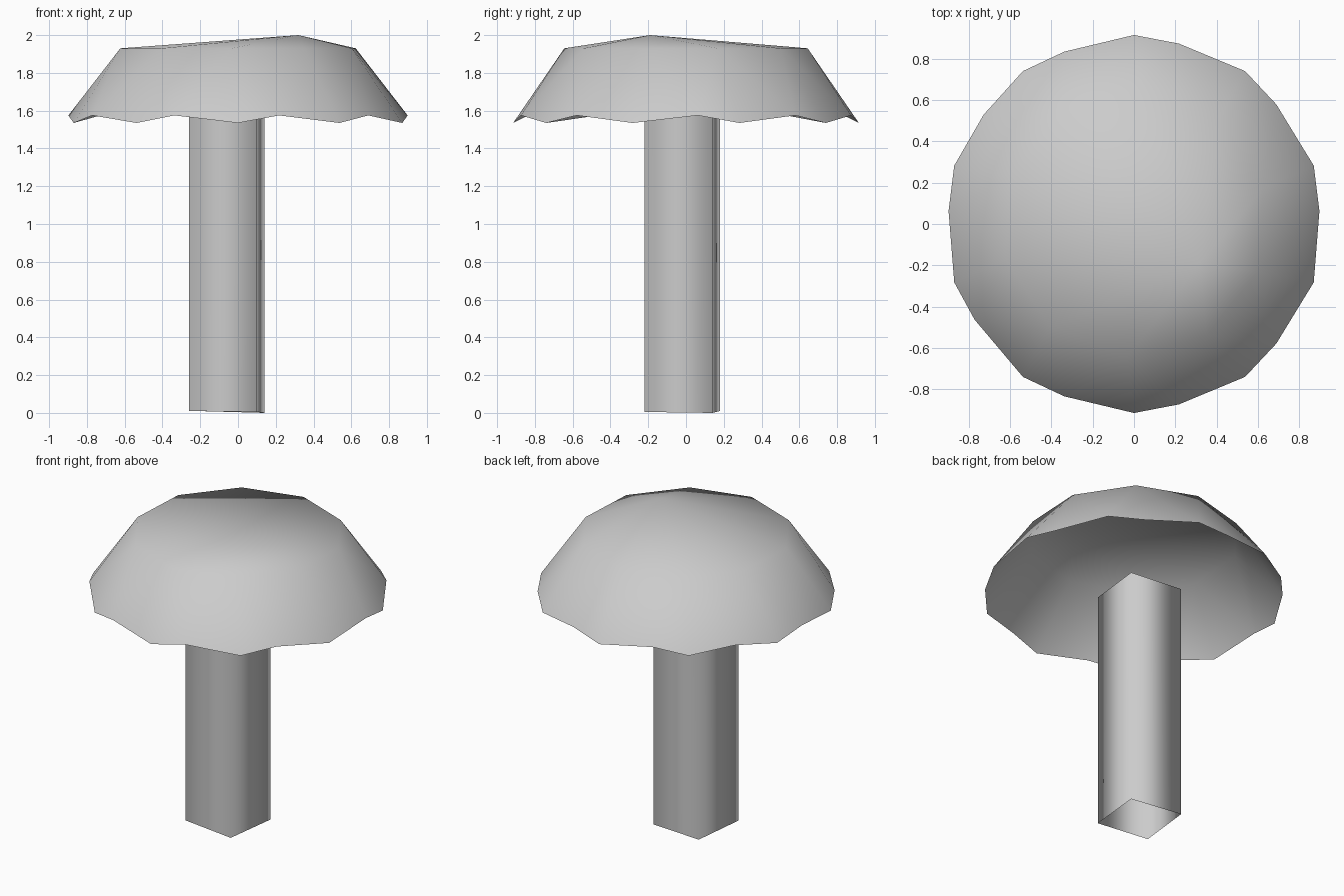
import bpy
import bmesh
from math import sin, cos, radians

if "Cube" in bpy.data.objects:
    bpy.data.objects.remove(bpy.data.objects["Cube"], do_unlink=True)

GREY = (0.6, 0.6, 0.6, 1.0)
grey = bpy.data.materials.new("plain_grey")
grey.use_nodes = True
grey.diffuse_color = GREY
grey.node_tree.nodes["Principled BSDF"].inputs["Base Color"].default_value = GREY


def polar(radius, degrees, z):
    a = radians(degrees)
    return (radius * cos(a), radius * sin(a), z)


def finish(bm, name):
    bmesh.ops.recalc_face_normals(bm, faces=bm.faces)
    mesh = bpy.data.meshes.new(name)
    bm.to_mesh(mesh)
    bm.free()
    mesh.materials.append(grey)
    mesh.shade_smooth()
    obj = bpy.data.objects.new(name, mesh)
    bpy.context.collection.objects.link(obj)
    return obj


# Stem: a slightly turned, open square tube
bm = bmesh.new()
corners = [(-0.26, -0.18, 0.01), (0.10, -0.22, 0.005), (0.14, 0.14, 0.0), (-0.22, 0.18, 0.01)]
bottom = [bm.verts.new(c) for c in corners]
top = [bm.verts.new((x, y, 1.58)) for x, y, z in corners]
for i in range(4):
    j = (i + 1) % 4
    bm.faces.new((bottom[i], bottom[j], top[j], top[i]))
finish(bm, "stem")

# Cap: open shell with a scalloped rim, a shoulder ring and an off-centre peak
bm = bmesh.new()
notch_angles = [40, 76, 112, 144, 176, 211, 248, 284, 320, 364]
points = [bm.verts.new(polar(0.915, 18 + 36 * k, 1.535)) for k in range(10)]
notches = [bm.verts.new(polar(0.90, a, 1.575)) for a in notch_angles]
shoulder = [bm.verts.new(polar(0.645, 15 + 36 * k, 1.93)) for k in range(10)]
peak = bm.verts.new((0.32, -0.19, 2.0))
for k in range(10):
    n = (k + 1) % 10
    bm.faces.new((points[k], notches[k], shoulder[k]))
    bm.faces.new((notches[k], points[n], shoulder[n]))
    bm.faces.new((notches[k], shoulder[n], shoulder[k]))
    bm.faces.new((shoulder[k], shoulder[n], peak))
finish(bm, "cap")
